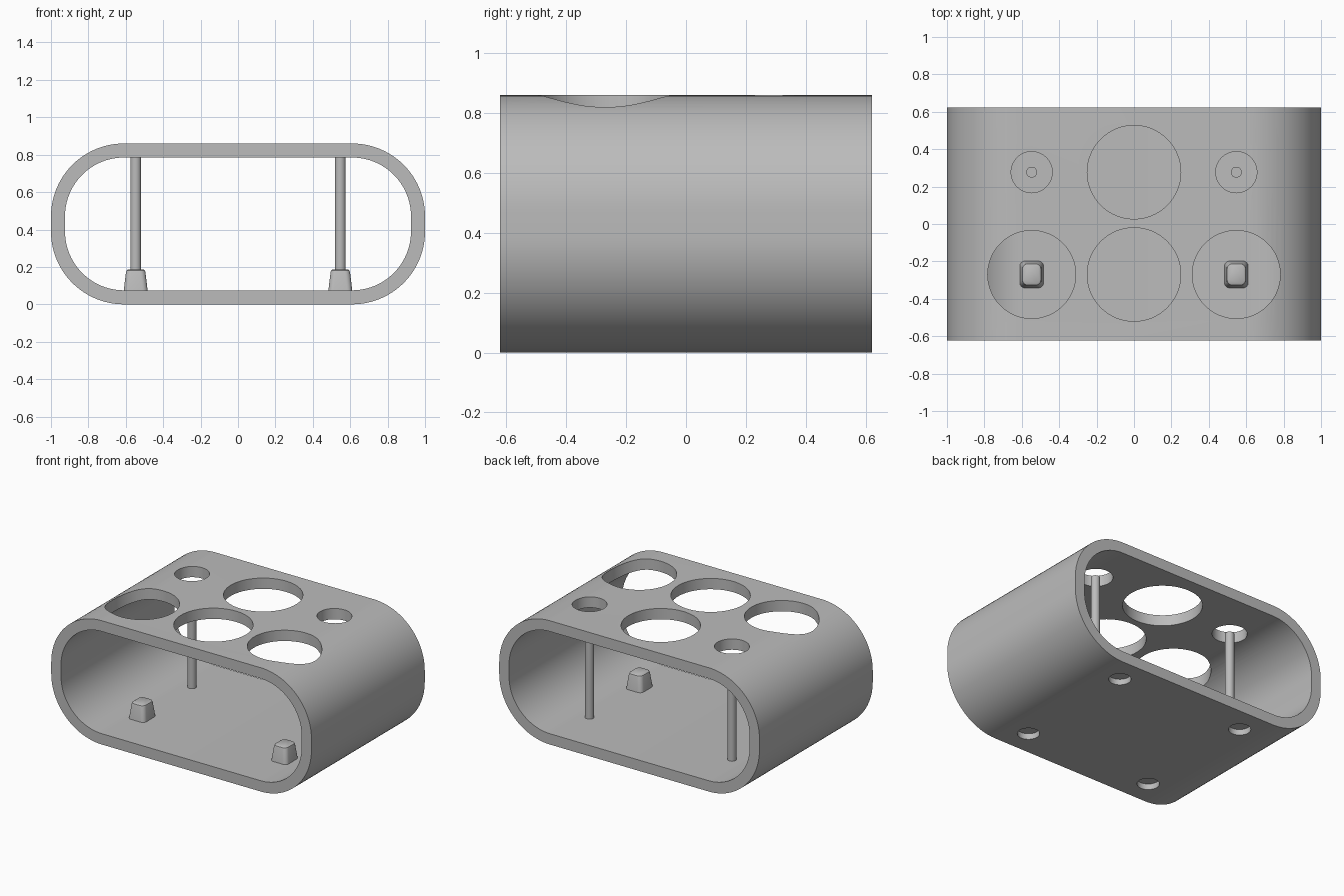
import bpy, bmesh, math

if "Cube" in bpy.data.objects:
    bpy.data.objects.remove(bpy.data.objects["Cube"])

W, D, H, WALL, R = 1.0, 0.622, 0.86, 0.075, 0.39
POST_X, ROW_B, ROW_F = 0.547, 0.277, -0.27

grey = bpy.data.materials.new("plain grey")
grey.diffuse_color = (0.5, 0.5, 0.5, 1)
grey.use_nodes = True
grey.node_tree.nodes["Principled BSDF"].inputs["Base Color"].default_value = grey.diffuse_color


def rounded_rect(hx, hy, r, seg):
    """Counter-clockwise rounded rectangle outline."""
    pts = []
    for i, (sx, sy) in enumerate([(1, 1), (-1, 1), (-1, -1), (1, -1)]):
        for k in range(seg + 1):
            a = (i + k / seg) * math.pi / 2
            pts.append((sx * (hx - r) + r * math.cos(a), sy * (hy - r) + r * math.sin(a)))
    return pts


def loft(name, rings, closed=False):
    """Skin rings of equal length; cap the ends, or join last to first."""
    bm = bmesh.new()
    loops = [[bm.verts.new(p) for p in ring] for ring in rings]
    n = len(loops[0])
    pairs = list(zip(loops, loops[1:])) + ([(loops[-1], loops[0])] if closed else [])
    for a, b in pairs:
        for i in range(n):
            j = (i + 1) % n
            bm.faces.new((a[i], a[j], b[j], b[i]))
    if not closed:
        bm.faces.new(loops[0][::-1])
        bm.faces.new(loops[-1])
    bmesh.ops.recalc_face_normals(bm, faces=bm.faces)
    me = bpy.data.meshes.new(name)
    bm.to_mesh(me)
    bm.free()
    ob = bpy.data.objects.new(name, me)
    bpy.context.collection.objects.link(ob)
    me.materials.append(grey)
    return ob


def cylinder(name, x, y, r, z0, z1, seg=64):
    ring = [(x + r * math.cos(2 * math.pi * i / seg), y + r * math.sin(2 * math.pi * i / seg))
            for i in range(seg)]
    return loft(name, [[(px, py, z) for px, py in ring] for z in (z0, z1)])


def smooth(ob, angle=30):
    bpy.ops.object.select_all(action='DESELECT')
    ob.select_set(True)
    bpy.context.view_layer.objects.active = ob
    bpy.ops.object.shade_smooth_by_angle(angle=math.radians(angle))


# Open-ended rounded tube
outer = rounded_rect(W, H / 2, R, 24)
inner = rounded_rect(W - WALL, H / 2 - WALL, R - WALL, 24)
shell = loft("shell", [[(x, y, z + H / 2) for x, z in prof]
                       for prof, y in ((outer, -D), (outer, D), (inner, D), (inner, -D))], True)

# Top openings: two large centre holes, two front side holes, two small back holes
holes = [(0, ROW_B, 0.25, 0.6, 1.0), (0, ROW_F, 0.25, 0.6, 1.0)]
for s in (-1, 1):
    holes += [(s * POST_X, ROW_F, 0.235, 0.6, 1.0), (s * POST_X, ROW_B, 0.11, 0.6, 1.0)]
    # Shallow foot recesses under the base
    holes += [(s * 0.488, y, 0.07, -0.1, 0.04) for y in (-0.444, 0.444)]

cutters = []
for h in holes:
    c = cylinder("hole_cutter", *h)
    mod = shell.modifiers.new("hole", 'BOOLEAN')
    mod.operation, mod.solver, mod.object = 'DIFFERENCE', 'EXACT', c
    cutters.append(c)

# Bake the cuts, then remove the cutters
bpy.context.view_layer.update()
cut = bpy.data.meshes.new_from_object(shell.evaluated_get(bpy.context.evaluated_depsgraph_get()))
shell.modifiers.clear()
shell.data = cut
for c in cutters:
    bpy.data.objects.remove(c)
smooth(shell)

for s, side in ((-1, "left"), (1, "right")):
    # Slim back posts between floor and ceiling
    smooth(cylinder(side + "_post", s * POST_X, ROW_B, 0.029, WALL - 0.01, H - WALL, 32))
    # Tapered pegs with softened top edge
    rings = []
    for hx, hy, z in ((0.065, 0.073, WALL - 0.01), (0.052, 0.06, 0.172),
                      (0.049, 0.057, 0.181), (0.042, 0.05, 0.186)):
        rings.append([(s * POST_X + x, ROW_F + y, z) for x, y in rounded_rect(hx, hy, 0.028, 6)])
    smooth(loft(side + "_peg", rings), 35)
